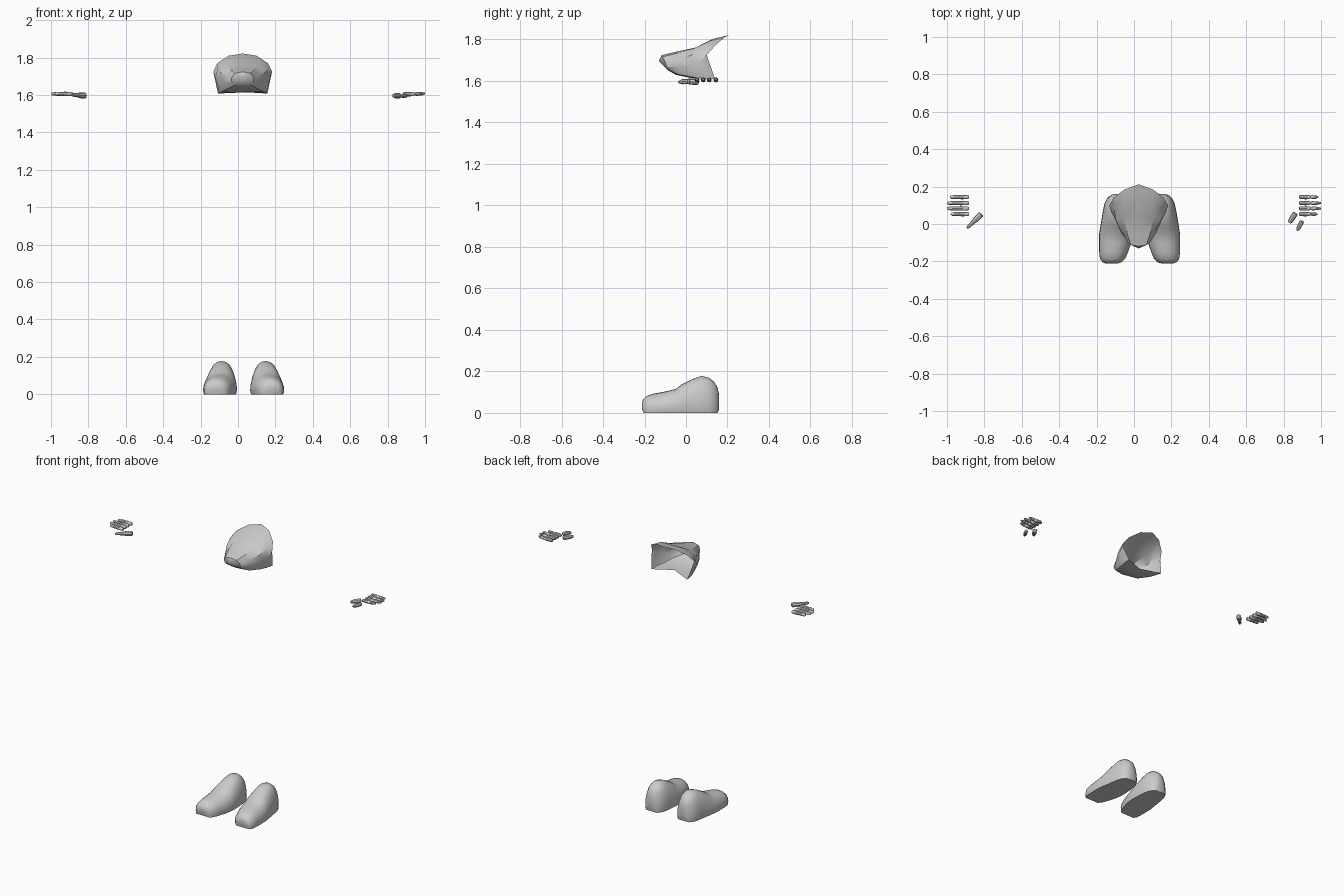
import bpy, bmesh, math
from mathutils import Vector

CX = 0.025  # symmetry plane of mask and shoes


def loft(name, rings, cap_start=True, cap_end=True, angle=40):
    bm = bmesh.new()
    vs = [[bm.verts.new(p) for p in r] for r in rings]
    n = len(vs[0])
    for a, b in zip(vs, vs[1:]):
        for i in range(n):
            j = (i + 1) % n
            bm.faces.new((a[i], a[j], b[j], b[i]))
    for flag, r in ((cap_start, vs[0]), (cap_end, vs[-1])):
        if flag:
            c = sum((v.co for v in r), Vector()) / n
            cv = bm.verts.new(c)
            for i in range(n):
                bm.faces.new((r[i], cv, r[(i + 1) % n]))
    bmesh.ops.recalc_face_normals(bm, faces=bm.faces)
    me = bpy.data.meshes.new(name)
    bm.to_mesh(me)
    bm.free()
    ob = bpy.data.objects.new(name, me)
    bpy.context.collection.objects.link(ob)
    bpy.ops.object.select_all(action='DESELECT')
    ob.select_set(True)
    bpy.context.view_layer.objects.active = ob
    bpy.ops.object.shade_smooth_by_angle(angle=math.radians(angle))
    return ob


# Mask: half rings from muzzle to the open back, mirrored
half_rings = [
    [(0, -.118, 1.724), (.042, -.112, 1.716), (.060, -.100, 1.692),
     (.058, -.092, 1.668), (.038, -.085, 1.655), (0, -.088, 1.652)],
    [(0, -.065, 1.737), (.060, -.055, 1.731), (.085, -.045, 1.705),
     (.095, -.045, 1.668), (.085, -.040, 1.632), (0, -.050, 1.630)],
    [(0, .050, 1.762), (.080, .035, 1.756), (.122, .020, 1.722),
     (.125, .025, 1.670), (.112, .040, 1.617), (0, .020, 1.615)],
    [(0, .130, 1.803), (.080, .110, 1.792), (.132, .080, 1.755),
     (.145, .060, 1.690), (.126, .085, 1.613), (0, .055, 1.614)],
    [(0, .212, 1.822), (.075, .185, 1.810), (.135, .140, 1.770),
     (.157, .100, 1.725), (.132, .140, 1.608), (0, .085, 1.616)],
]
mask_rings = []
for h in half_rings:
    left = [(CX + x, y, z) for x, y, z in h]
    right = [(CX - x, y, z) for x, y, z in reversed(h[1:-1])]
    mask_rings.append(left + right)
mask = loft("mask", mask_rings, True, False, 35)
for v in mask.data.vertices:  # muzzle tip
    if abs(v.co.x - CX) < .001 and v.co.y < -.09 and v.co.z < 1.715:
        v.co = (CX, -.131, 1.695)

# Shoes: y, centre x offset, half width, top height
SHOE = [
    (-.212, -.125, .030, .052), (-.204, -.122, .052, .068), (-.185, -.119, .068, .084),
    (-.15, -.114, .077, .094), (-.10, -.106, .086, .103), (-.05, -.101, .090, .115),
    (-.02, -.098, .088, .138), (.03, -.095, .083, .163), (.075, -.093, .077, .178),
    (.11, -.093, .070, .170), (.138, -.093, .056, .148), (.152, -.093, .040, .122),
    (.160, -.093, .022, .085),
]
for side, label in ((-1, "left"), (1, "right")):
    rings = []
    for y, cx, w, top in SHOE:
        low = .020 if -.205 < y < .155 else .032
        base = 0 if low == .020 else .016
        ring = [(-.94 * w, base), (.94 * w, base)]
        for k in range(13):
            t = math.pi * k / 12
            c = math.cos(t)
            x = w * math.copysign(abs(c) ** .85, c)
            ring.append((x, low + (top - low) * abs(math.sin(t)) ** .95))
        rings.append([(.03 - side * (cx - .03 + .005) + x, y, z) for x, z in ring])
    loft("shoe_" + label, rings, angle=45)


# Finger pieces: eight-sided spindles with a list of (fraction, radius)
def spindle(name, a, b, profile):
    a, b = Vector(a), Vector(b)
    d = b - a
    u = d.cross(Vector((0, 0, 1))).normalized()
    w = u.cross(d).normalized()
    rings = []
    for f, r in profile:
        rings.append([a + d * f + (u * math.cos(t) + w * math.sin(t)) * r
                      for t in (math.tau * i / 8 for i in range(8))])
    loft(name, rings)


FULL = [(0, .007), (.05, .011), (.4, .012), (.55, .0095), (.65, .011), (.93, .009), (1, .004)]
PIECE = [(0, .007), (.12, .011), (.6, .012), (.88, .0105), (1, .006)]
TIP = [(0, .006), (.12, .010), (.7, .009), (1, .004)]
THUMB = [(0, .009), (.06, .016), (.4, .015), (.6, .011), (.92, .009), (1, .005)]
for i, (y, reach) in enumerate(((.053, .98), (.083, 1.0), (.112, 1.0), (.144, .985))):
    spindle(f"left_finger_{i}", (-.883, y, 1.605), (-reach, y, 1.607), FULL)
    spindle(f"right_finger_{i}", (.883, y, 1.605), (.945, y, 1.605), PIECE)
    spindle(f"right_fingertip_{i}", (.945, y, 1.605), (reach, y, 1.608), TIP)
spindle("left_thumb", (-.815, .055, 1.596), (-.892, -.022, 1.602), THUMB)
spindle("right_thumb_base", (.865, .060, 1.596), (.830, .006, 1.596),
        [(0, .008), (.1, .015), (.7, .014), (1, .009)])
spindle("right_thumb_tip", (.900, .018, 1.598), (.873, -.035, 1.595),
        [(0, .006), (.1, .012), (.7, .012), (1, .006)])
